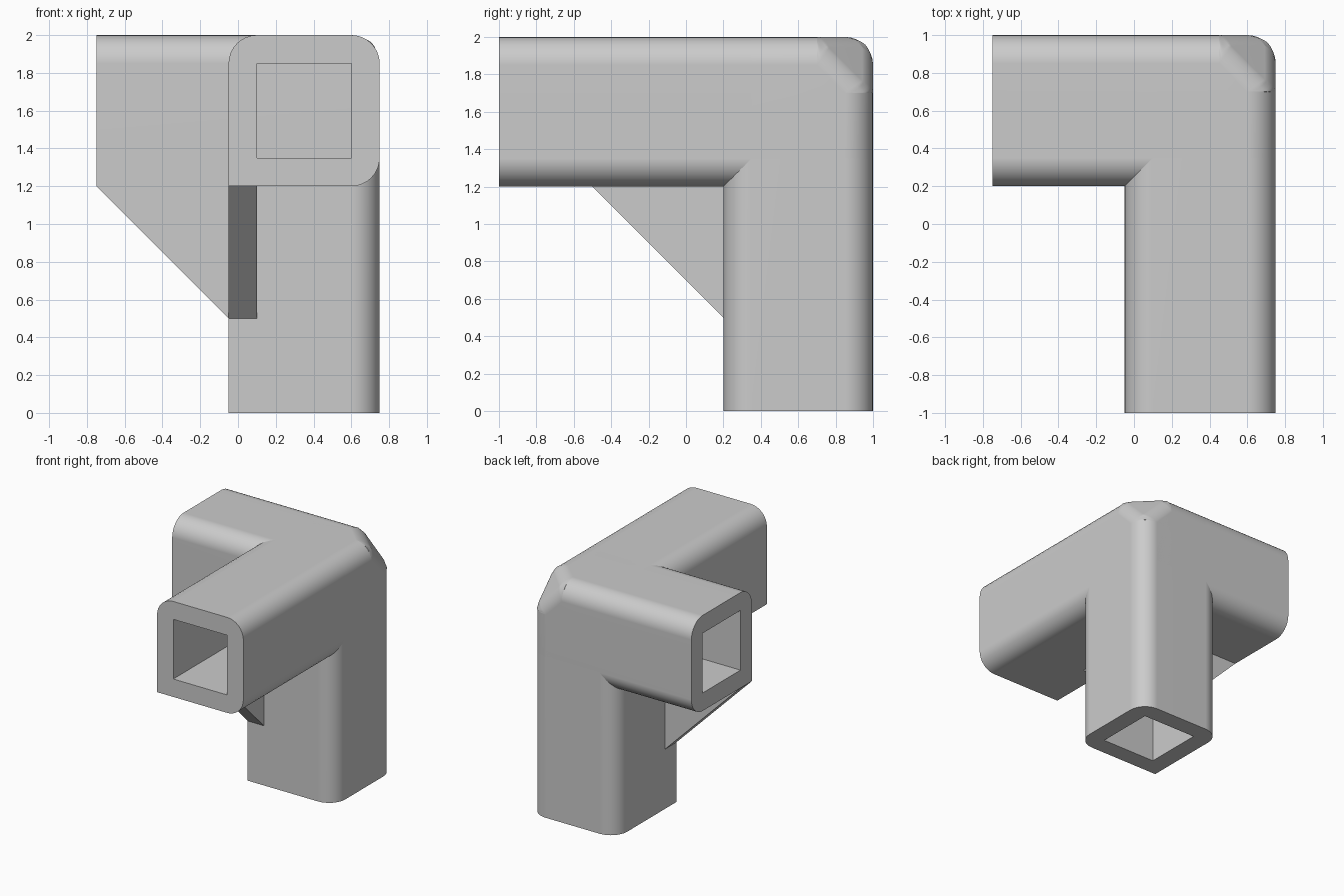
import bpy, bmesh
from mathutils import Vector

default = bpy.data.objects.get("Cube")
if default:
    bpy.data.objects.remove(default)

grey = bpy.data.materials.new("plain grey")
grey.use_nodes = True
colour = (0.6, 0.6, 0.6, 1)
grey.diffuse_color = colour
grey.node_tree.nodes["Principled BSDF"].inputs["Base Color"].default_value = colour

INNER = Vector((-0.05, 0.2, 1.2))   # inner corner of the joint
OUTER = Vector((0.75, 1.0, 2.0))    # outer corner of the joint
ENDS = (-0.75, -1.0, 0.0)           # open end of each arm
WALL, RADIUS = 0.15, 0.15
CUT = Vector((1, 1, 1)).normalized()
CUT_POINT = OUTER - Vector((0.35, 0, 0))


def make_object(name, bm):
    bmesh.ops.recalc_face_normals(bm, faces=bm.faces)
    mesh = bpy.data.meshes.new(name)
    bm.to_mesh(mesh)
    bm.free()
    mesh.materials.append(grey)
    obj = bpy.data.objects.new(name, mesh)
    bpy.context.collection.objects.link(obj)
    return obj


def box(lo, hi):
    bm = bmesh.new()
    bmesh.ops.create_cube(bm, size=1)
    for v in bm.verts:
        v.co = [lo[i] if v.co[i] < 0 else hi[i] for i in range(3)]
    return bm


def activate(obj):
    bpy.ops.object.select_all(action="DESELECT")
    obj.select_set(True)
    bpy.context.view_layer.objects.active = obj


def make_arm(name, axis):
    lo, hi = INNER.copy(), OUTER.copy()
    lo[axis] = ENDS[axis]
    bm = box(lo, hi)
    # Slice off the outer corner
    bmesh.ops.bisect_plane(bm, geom=bm.verts[:] + bm.edges[:] + bm.faces[:],
                           plane_co=CUT_POINT, plane_no=CUT, clear_outer=True)
    bmesh.ops.holes_fill(bm, edges=bm.edges[:], sides=0)

    # Round everything but the open end and the inner long edge
    weight = bm.edges.layers.float.new("bevel_weight_edge")
    sides = [i for i in range(3) if i != axis]
    for e in bm.edges:
        at_low = [all(abs(v.co[i] - lo[i]) < 1e-4 for v in e.verts) for i in range(3)]
        if at_low[axis] or all(at_low[i] for i in sides):
            e[weight] = 0
        elif all(abs((v.co - CUT_POINT).dot(CUT)) < 1e-4 for v in e.verts):
            e[weight] = 0.47
        else:
            e[weight] = 1
    arm = make_object(name, bm)
    bevel = arm.modifiers.new("rounding", "BEVEL")
    bevel.limit_method = "WEIGHT"
    bevel.width = RADIUS
    bevel.segments = 8
    bevel.use_clamp_overlap = False

    # Square socket from the open end up to the joint
    bore_lo = INNER + Vector((WALL,) * 3)
    bore_hi = OUTER - Vector((WALL,) * 3)
    bore_lo[axis] = ENDS[axis] - 0.1
    bore_hi[axis] = INNER[axis]
    cutter = make_object("socket_cutter", box(bore_lo, bore_hi))
    cutter.hide_render = True
    socket = arm.modifiers.new("socket", "BOOLEAN")
    socket.operation = "DIFFERENCE"
    socket.solver = "EXACT"
    socket.object = cutter
    activate(arm)
    for mod in (bevel.name, socket.name):
        bpy.ops.object.modifier_apply(modifier=mod)
    bpy.data.objects.remove(cutter)
    bpy.ops.object.shade_smooth_by_angle()
    normals = arm.modifiers.new("even shading", "WEIGHTED_NORMAL")
    normals.keep_sharp = True


def make_gusset(name, axis):
    """Triangular web between the upright and the arm along the given axis."""
    across = 1 - axis
    bm = bmesh.new()
    ring = []
    for along, down in ((0.7, 0), (0, 0.7), (-0.02, 0.7), (-0.02, -0.02), (0.7, -0.02)):
        p = INNER.copy()
        p[axis] -= along
        p.z -= down
        ring.append(bm.verts.new(p))
    face = bm.faces.new(ring)
    thick = Vector((0, 0, 0))
    thick[across] = WALL
    top = bmesh.ops.extrude_face_region(bm, geom=[face])["geom"]
    bmesh.ops.translate(bm, vec=thick,
                        verts=[g for g in top if isinstance(g, bmesh.types.BMVert)])
    make_object(name, bm)


# Three hollow arms meeting at the rounded joint
for i, arm_name in enumerate(("side_arm", "front_arm", "upright_arm")):
    make_arm(arm_name, i)

# Braces under the two horizontal arms
make_gusset("side_gusset", 0)
make_gusset("front_gusset", 1)
